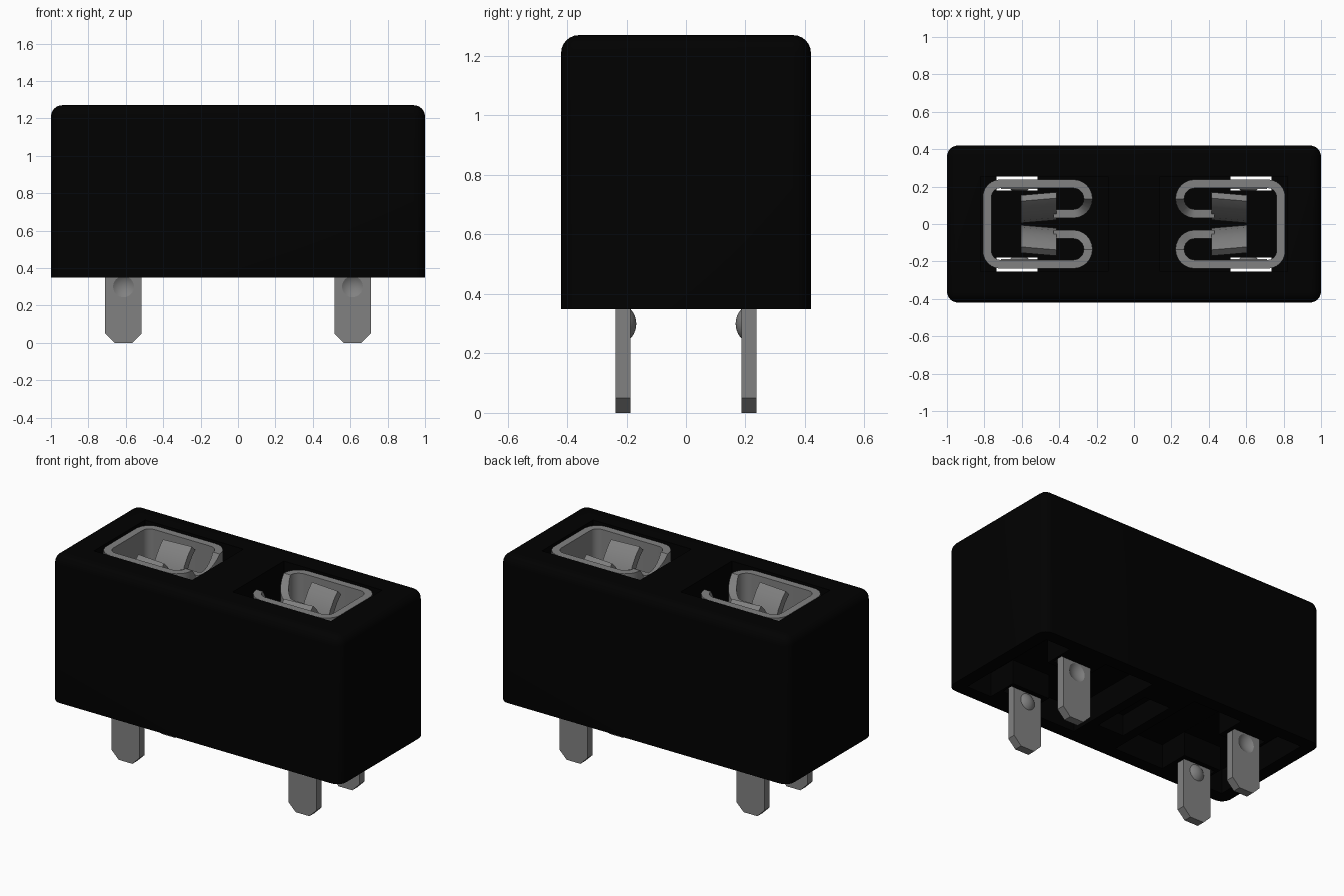
import bpy, bmesh, math
from mathutils import Matrix, Vector

if "Cube" in bpy.data.objects:
    bpy.data.objects.remove(bpy.data.objects["Cube"], do_unlink=True)


def material(name, rgb, rough):
    m = bpy.data.materials.new(name)
    m.use_nodes = True
    m.diffuse_color = (*rgb, 1)
    bsdf = next(n for n in m.node_tree.nodes if n.type == 'BSDF_PRINCIPLED')
    bsdf.inputs["Base Color"].default_value = (*rgb, 1)
    bsdf.inputs["Roughness"].default_value = rough
    return m


BLACK = material("black plastic", (0.0001, 0.0001, 0.0001), 0.6)
METAL = material("grey metal", (0.22, 0.22, 0.22), 0.5)


def finish(bm, name, mat):
    bmesh.ops.recalc_face_normals(bm, faces=bm.faces)
    me = bpy.data.meshes.new(name)
    bm.to_mesh(me)
    bm.free()
    me.materials.append(mat)
    ob = bpy.data.objects.new(name, me)
    bpy.context.scene.collection.objects.link(ob)
    return ob


def select(ob):
    bpy.ops.object.select_all(action='DESELECT')
    ob.select_set(True)
    bpy.context.view_layer.objects.active = ob


def smooth(ob, angle=40):
    select(ob)
    bpy.ops.object.shade_smooth_by_angle(angle=math.radians(angle))


def add_box(bm, x, y, z):
    size = Vector((x[1] - x[0], y[1] - y[0], z[1] - z[0]))
    mid = Vector((x[0] + x[1], y[0] + y[1], z[0] + z[1])) / 2
    bmesh.ops.create_cube(bm, size=1, matrix=Matrix.Translation(mid) @ Matrix.Diagonal((*size, 1)))


def box(name, x, y, z):
    bm = bmesh.new()
    add_box(bm, x, y, z)
    return finish(bm, name, BLACK)


def boolean(ob, tool, op='DIFFERENCE'):
    mod = ob.modifiers.new("bool", 'BOOLEAN')
    mod.operation, mod.object, mod.solver = op, tool, 'EXACT'
    select(ob)
    bpy.ops.object.modifier_apply(modifier=mod.name)
    bpy.data.objects.remove(tool, do_unlink=True)


def prism(bm, outline, lift):
    """Extrude a closed outline of 3D points by one vector."""
    low = [bm.verts.new(p) for p in outline]
    high = [bm.verts.new(Vector(p) + Vector(lift)) for p in outline]
    n = len(low)
    bm.faces.new(low)
    bm.faces.new(high)
    for i in range(n):
        j = (i + 1) % n
        bm.faces.new((low[i], low[j], high[j], high[i]))


def strip(path, thick):
    """Both sides of a flat strip that follows a 2D path."""
    left, right = [], []
    for i, p in enumerate(path):
        d1 = (path[i] - path[i - 1]).normalized() if i else None
        d2 = (path[i + 1] - path[i]).normalized() if i < len(path) - 1 else None
        d1, d2 = d1 or d2, d2 or d1
        t = (d1 + d2).normalized()
        off = Vector((-t.y, t.x)) * thick / 2 / max(t.dot(d1), 0.4)
        left.append(p + off)
        right.append(p - off)
    return left, right


def arc(cx, cy, r, a0, a1, n):
    return [Vector((cx + r * math.cos(math.radians(a0 + (a1 - a0) * i / n)),
                    cy + r * math.sin(math.radians(a0 + (a1 - a0) * i / n)))) for i in range(n + 1)]


# Housing with rounded upright and top edges
bm = bmesh.new()
add_box(bm, (-1, 1), (-0.42, 0.42), (0.35, 1.27))
edges = [e for e in bm.edges if any(v.co.z > 1 for v in e.verts)]
bmesh.ops.bevel(bm, geom=edges, offset=0.06, segments=6, profile=0.5, affect='EDGES')
housing = finish(bm, "housing", BLACK)

FLOOR = 0.56
for s in (-1, 1):
    def span(a, b):
        return tuple(sorted((s * a, s * b)))
    # Top pocket, underside recesses and slots for the pins
    boolean(housing, box("pocket_cutter", span(0.14, 0.82), (-0.253, 0.253), (FLOOR, 1.5)))
    boolean(housing, box("recess_cutter", span(0.15, 0.92), (-0.15, 0.15), (0.1, 0.5)))
    boolean(housing, box("inner_recess_cutter", span(0.15, 0.49), (-0.34, 0.34), (0.1, 0.501)))
    boolean(housing, box("outer_recess_cutter", span(0.75, 0.92), (-0.34, 0.34), (0.1, 0.501)))
    for t in (-1, 1):
        y = tuple(sorted((t * 0.18, t * 0.253)))
        boolean(housing, box("slot_cutter", span(0.515, 0.735), y, (0.1, 0.7)))
boolean(housing, box("middle_recess_cutter", (-0.09, 0.09), (-0.2, 0.2), (0.1, 0.48)))
smooth(housing)

# Clip path in plan: back wall, rounded corner, side wall, inward curl
half = ([Vector((0.785, 0))] + arc(0.715, 0.145, 0.07, 0, 90, 6)
        + arc(0.325, 0.135, 0.08, 90, 270, 12) + [Vector((0.43, 0.055))])
path = [Vector((p.x, -p.y)) for p in reversed(half[1:])] + half


def clip_top(p):
    # Top edge drops along the inner quarter of the curl to a low neck
    if p.x > 0.6:
        return 1.262
    return 1.262 - 0.12 * min(1, max(0, (0.135 - abs(p.y)) / 0.08))


for s, side in ((-1, "right"), (1, "left")):
    left, right = strip(path, 0.046)
    bm = bmesh.new()
    rows = []
    for p, a, b in zip(path, left, right):
        top = clip_top(p)
        rows.append([bm.verts.new((s * q.x, q.y, z)) for q, z in
                     ((a, FLOOR), (b, FLOOR), (b, top), (a, top))])
    for r, q in zip(rows, rows[1:]):
        for i in range(4):
            j = (i + 1) % 4
            bm.faces.new((r[i], r[j], q[j], q[i]))
    bm.faces.new(rows[0])
    bm.faces.new(rows[-1])
    smooth(finish(bm, side + "_clip_wall", METAL))

    for t, end in ((-1, "front"), (1, "back")):
        # Contact tongue with a flared lead-in at the top
        prof = [Vector(p) for p in ((0.06, 0.6), (0.042, 0.9), (0.04, 1.02), (0.052, 1.09),
                                    (0.08, 1.155), (0.115, 1.205), (0.15, 1.24))]
        a, b = strip(prof, 0.045)
        loop = a + b[::-1]
        bm = bmesh.new()
        prism(bm, [(s * 0.415, t * (p.x + 0.004), p.y) for p in loop], (s * 0.19, -t * 0.016, 0))
        smooth(finish(bm, f"{side}_{end}_contact", METAL))

        # Pin with a clipped tip
        outline = [(0.515, FLOOR), (0.515, 0.05), (0.565, 0), (0.66, 0), (0.71, 0.05), (0.71, FLOOR)]
        bm = bmesh.new()
        prism(bm, [(s * x, t * 0.187, z) for x, z in outline], (0, t * 0.05, 0))
        pin = finish(bm, f"{side}_{end}_pin", METAL)
        # Pressed dimple: bulge inside, shallow dent outside
        for y, r, op in ((0.24, 0.073, 'UNION'), (0.31, 0.092, 'DIFFERENCE')):
            bm = bmesh.new()
            bmesh.ops.create_uvsphere(bm, u_segments=24, v_segments=24, radius=r,
                                      matrix=Matrix.Translation((s * 0.612, t * y, 0.3))
                                      @ Matrix.Rotation(math.pi / 2, 4, 'X'))
            if op == 'UNION':
                # Keep only the part inside the outer pin face
                geom = bm.verts[:] + bm.edges[:] + bm.faces[:]
                cut = bmesh.ops.bisect_plane(bm, geom=geom, plane_co=(0, t * 0.21, 0),
                                             plane_no=(0, t, 0), clear_outer=True)
                rim = [e for e in cut['geom_cut'] if isinstance(e, bmesh.types.BMEdge)]
                bmesh.ops.holes_fill(bm, edges=rim, sides=0)
            boolean(pin, finish(bm, "dimple_tool", METAL), op)
        smooth(pin, 24)
